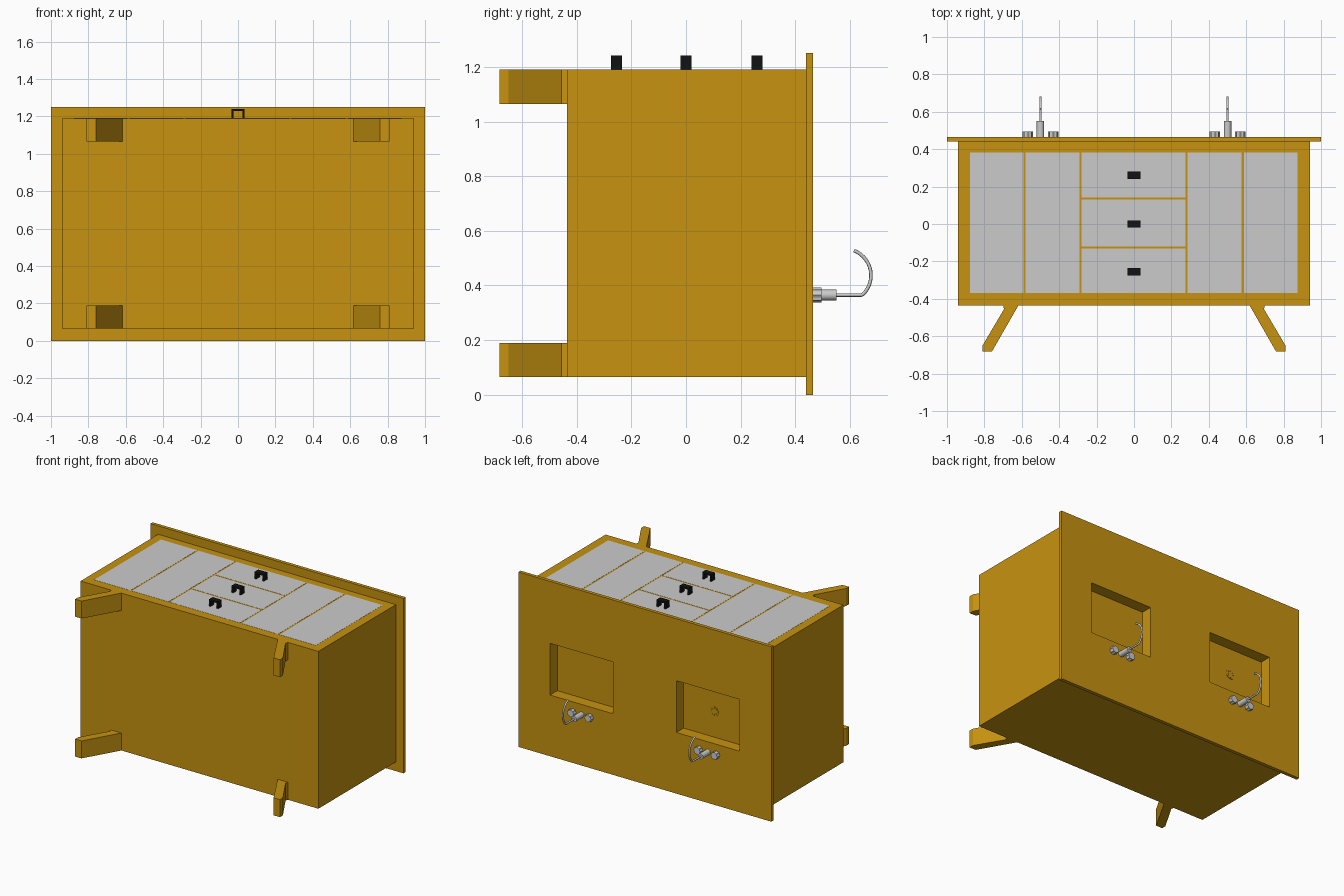
import bpy, bmesh, math
from mathutils import Matrix, Vector

if "Cube" in bpy.data.objects:
    bpy.data.objects.remove(bpy.data.objects["Cube"])


def material(name, color):
    m = bpy.data.materials.new(name)
    m.diffuse_color = (*color, 1)
    m.use_nodes = True
    m.node_tree.nodes["Principled BSDF"].inputs["Base Color"].default_value = m.diffuse_color
    return m


WOOD = material("golden_wood", (0.57, 0.29, 0.005))
BLACK = material("black", (0.006, 0.006, 0.006))


def finish(name, bm, mat=None):
    bmesh.ops.recalc_face_normals(bm, faces=bm.faces)
    me = bpy.data.meshes.new(name)
    bm.to_mesh(me)
    bm.free()
    ob = bpy.data.objects.new(name, me)
    bpy.context.collection.objects.link(ob)
    if mat:
        me.materials.append(mat)
    return ob


def box(name, x0, x1, y0, y1, z0, z1, mat=None):
    bm = bmesh.new()
    bmesh.ops.create_cube(bm, size=1)
    for v in bm.verts:
        v.co = ((x0 + x1) / 2 + v.co.x * (x1 - x0),
                (y0 + y1) / 2 + v.co.y * (y1 - y0),
                (z0 + z1) / 2 + v.co.z * (z1 - z0))
    return finish(name, bm, mat)


def prism(name, pts, offset, mat=None):
    """Extrude a closed 3D outline along an offset."""
    bm = bmesh.new()
    face = bm.faces.new([bm.verts.new(p) for p in pts])
    ext = bmesh.ops.extrude_face_region(bm, geom=[face], use_keep_orig=True)
    bmesh.ops.translate(bm, vec=Vector(offset),
                        verts=[e for e in ext["geom"] if isinstance(e, bmesh.types.BMVert)])
    return finish(name, bm, mat)


def disc(name, x, z, y0, y1, r, n, mat=None, r2=None):
    """Round part along y; r2 on every other point gives a fluted outline."""
    pts = []
    for i in range(n):
        a = 2 * math.pi * i / n
        rr = r2 if r2 and i % 2 else r
        pts.append((x + rr * math.cos(a), y0, z + rr * math.sin(a)))
    ob = prism(name, pts, (0, y1 - y0, 0), mat)
    if not r2:
        bpy.context.view_layer.objects.active = ob
        bpy.ops.object.select_all(action='DESELECT')
        ob.select_set(True)
        bpy.ops.object.shade_smooth_by_angle(angle=math.radians(35))
    return ob


# cabinet body and countertop
body = box("cabinet_body", -0.94, 0.94, -0.435, 0.44, 0.065, 1.19, WOOD)
top = box("countertop", -1, 1, 0.44, 0.465, 0, 1.25, WOOD)

# two rectangular basins sunk through the top
for s in (-1, 1):
    cutter = box("basin_cutter", s * 0.5 - 0.25, s * 0.5 + 0.25, 0.383, 0.6, 0.437, 0.807)
    cutter.hide_render = True
    for ob in (body, top):
        mod = ob.modifiers.new("basin", 'BOOLEAN')
        mod.object = cutter
        mod.operation = 'DIFFERENCE'
        mod.solver = 'EXACT'
        bpy.context.view_layer.objects.active = ob
        bpy.ops.object.modifier_apply(modifier=mod.name)
    bpy.data.objects.remove(cutter)

# drain sieve in one basin
disc("drain_plate", -0.49, 0.62, 0.382, 0.385, 0.035, 24, WOOD)
for i in range(8):
    a = math.pi * i / 4
    disc("drain_stud", -0.49 + 0.022 * math.cos(a), 0.62 + 0.022 * math.sin(a),
         0.384, 0.387, 0.005, 8, WOOD)

# grey door and side panels, inlaid on the panelled face
for x0, x1 in ((-0.878, -0.591), (-0.58, -0.291), (0.285, 0.575), (0.587, 0.875)):
    box("door_panel", x0, x1, -0.37, 0.383, 1.17, 1.191)

# drawers with black pulls
for y0, y1, yc in ((0.142, 0.383, 0.26), (-0.119, 0.13, 0.0), (-0.37, -0.131, -0.255)):
    box("drawer_front", -0.28, 0.275, y0, y1, 1.17, 1.191)
    o, t, zb, zt = 0.036, 0.012, 1.185, 1.241
    outline = [(-o, zb), (-o, zt), (o, zt), (o, zb), (o - t, zb),
               (o - t, zt - t), (t - o, zt - t), (t - o, zb)]
    prism("drawer_pull", [(x, yc - 0.02, z) for x, z in outline], (0, 0.04, 0), BLACK)

# splayed legs
LEG = [(0.615, -0.43), (0.70, -0.43), (0.695, -0.455), (0.81, -0.65),
       (0.81, -0.683), (0.76, -0.683)]
for s in (-1, 1):
    for z in (0.065, 1.065):
        prism("leg", [(s * x, y, z) for x, y in LEG], (0, 0, 0.125), WOOD)

# taps: base, curved spout and two fluted knobs each
for x in (-0.5, 0.5):
    disc("tap_base", x, 0.365, 0.46, 0.55, 0.02, 16)
    cu = bpy.data.curves.new("tap_spout", 'CURVE')
    cu.dimensions = '3D'
    cu.bevel_depth = 0.0065
    cu.bevel_resolution = 2
    cu.use_fill_caps = True
    path = [(x, 0.54, 0.365), (x, 0.64, 0.365)]
    for i in range(15):
        a = math.radians(-46 + 115 * i / 14)
        path.append((x, 0.58 + 0.097 * math.cos(a), 0.437 + 0.097 * math.sin(a)))
    sp = cu.splines.new('POLY')
    sp.points.add(len(path) - 1)
    for p, co in zip(sp.points, path):
        p.co = (*co, 1)
    bpy.context.collection.objects.link(bpy.data.objects.new("tap_spout", cu))
    for s in (-1, 1):
        disc("tap_knob", x + s * 0.068, 0.365, 0.46, 0.495, 0.027, 16, None, 0.023)
